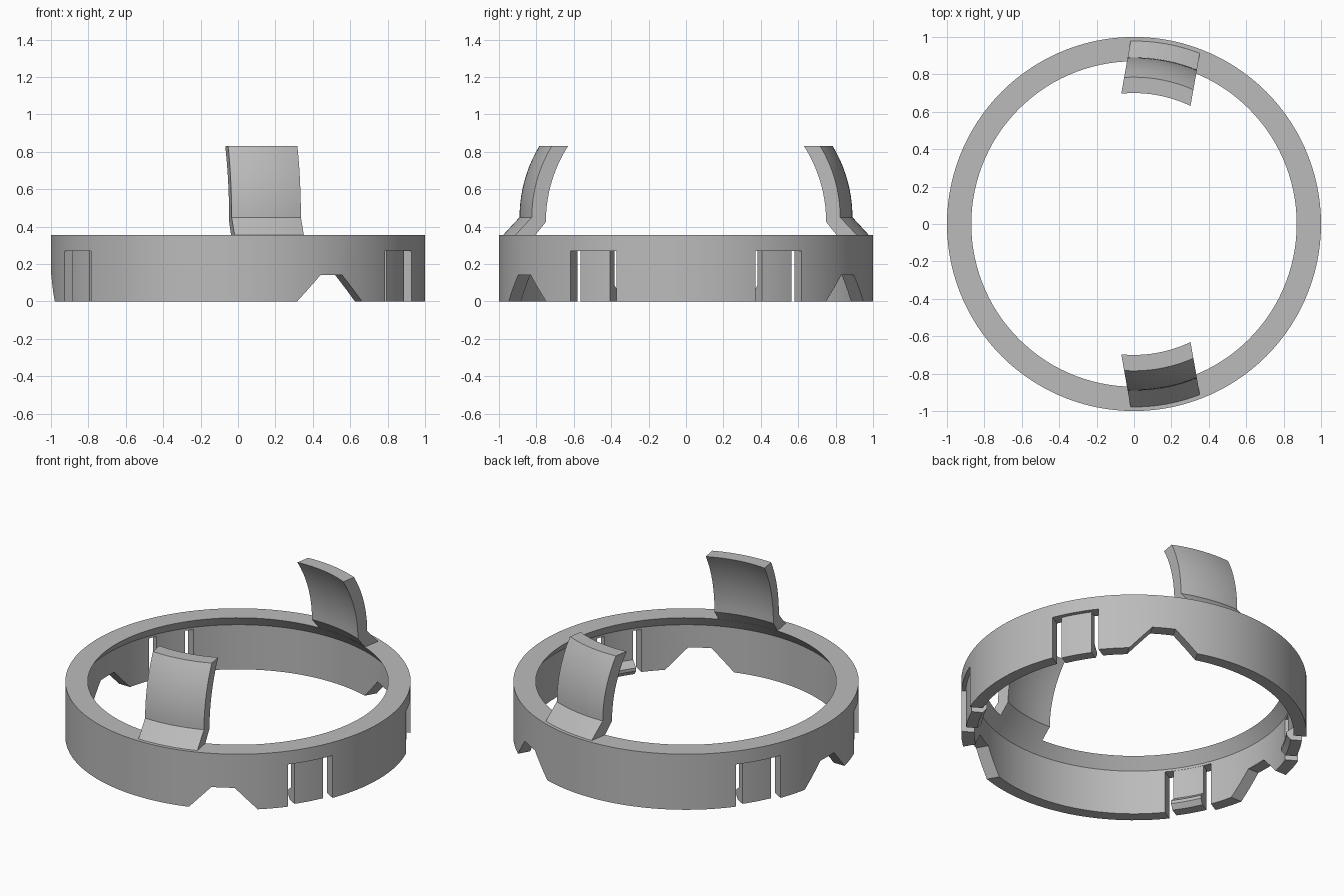
import bpy, bmesh, math
from mathutils import Matrix

cube = bpy.data.objects.get("Cube")
if cube:
    bpy.data.objects.remove(cube, do_unlink=True)

grey = bpy.data.materials.new("plain_grey")
grey.use_nodes = True
COLOUR = (0.5, 0.5, 0.5, 1)
grey.diffuse_color = COLOUR
grey.node_tree.nodes["Principled BSDF"].inputs["Base Color"].default_value = COLOUR


def finish(name, bm, azimuth=0):
    bmesh.ops.recalc_face_normals(bm, faces=bm.faces)
    bm.transform(Matrix.Rotation(math.radians(azimuth), 4, 'Z'))
    mesh = bpy.data.meshes.new(name)
    bm.to_mesh(mesh)
    bm.free()
    mesh.materials.append(grey)
    obj = bpy.data.objects.new(name, mesh)
    bpy.context.collection.objects.link(obj)
    return obj


def bridge(bm, loops, closed):
    """Join successive profile loops with quads; cap the ends if open."""
    n = len(loops[0])
    count = len(loops) if closed else len(loops) - 1
    for i in range(count):
        a, b = loops[i], loops[(i + 1) % len(loops)]
        for k in range(n):
            m = (k + 1) % n
            bm.faces.new((a[k], a[m], b[m], b[k]))
    if not closed:
        bm.faces.new(loops[0])
        bm.faces.new(loops[-1])


def full_ring(name, profile, segments=120):
    bm = bmesh.new()
    loops = []
    for i in range(segments):
        a = math.tau * i / segments
        loops.append([bm.verts.new((r * math.cos(a), r * math.sin(a), z))
                      for r, z in profile])
    bridge(bm, loops, True)
    return finish(name, bm)


def curved_strip(name, profile, half_width, azimuth, steps=8):
    """Sweep an (r, z) profile round the axis between two parallel sides."""
    bm = bmesh.new()
    loops = []
    for i in range(steps + 1):
        v = half_width * (2 * i / steps - 1)
        loops.append([bm.verts.new((math.sqrt(r * r - v * v), v, z))
                      for r, z in profile])
    bridge(bm, loops, False)
    return finish(name, bm, azimuth)


def radial_prism(name, outline, azimuth):
    """Extrude a (sideways, z) outline outward through the wall."""
    bm = bmesh.new()
    loops = [[bm.verts.new((x, v, z)) for v, z in outline] for x in (0.7, 1.2)]
    bridge(bm, loops, False)
    return finish(name, bm, azimuth)


def smooth(obj, angle=25):
    bpy.ops.object.select_all(action='DESELECT')
    obj.select_set(True)
    bpy.context.view_layer.objects.active = obj
    bpy.ops.object.shade_smooth_by_angle(angle=math.radians(angle))


# Main ring with a sloped lip inside the top
TOP = 0.355
ring = full_ring("ring", [(1, 0), (1, TOP), (0.87, TOP), (0.925, 0.285), (0.925, 0)])

# Openings for the clips and the notches in the lower edge
CLIPS = {"front_left": -30, "back_left": 30, "back_right": 150, "front_right": 210}
opening = [(-0.142, -0.1), (0.142, -0.1), (0.142, 0.27), (-0.142, 0.27)]
notch = [(-0.295, -0.1), (0.295, -0.1), (0.068, 0.14), (-0.068, 0.14)]
cutters = [radial_prism("clip_cutter", opening, a) for a in CLIPS.values()]
cutters += [radial_prism("notch_cutter", notch, a) for a in (-60, 60, 180)]

bpy.context.view_layer.objects.active = ring
for cutter in cutters:
    cutter.hide_render = True
    mod = ring.modifiers.new("cut", 'BOOLEAN')
    mod.operation = 'DIFFERENCE'
    mod.solver = 'EXACT'
    mod.object = cutter
    bpy.ops.object.modifier_apply(modifier=mod.name)
for cutter in cutters:
    bpy.data.objects.remove(cutter, do_unlink=True)
smooth(ring)

# Recessed spring clips with a small inward hook
clip_profile = [(0.975, 0), (0.975, 0.275), (0.926, 0.275), (0.926, 0.085),
                (0.885, 0.05), (0.885, 0.03), (0.91, 0)]
for side, azimuth in CLIPS.items():
    smooth(curved_strip(side + "_clip", clip_profile, 0.092, azimuth))


# Curved arms leaning inward above the ring
def arc(r0, z0, radius, z1, steps=10):
    pts = []
    for i in range(steps + 1):
        t = (z1 - z0) * i / steps
        pts.append((r0 - radius + math.sqrt(radius ** 2 - t ** 2), z0 + t))
    return pts


HEIGHT = 0.83
outer = arc(0.89, 0.45, 0.74, HEIGHT)
inner = arc(0.816, 0.425, 0.765, HEIGHT)
arm_profile = [(0.98, TOP - 0.002)] + outer + inner[::-1] + [(0.873, TOP - 0.002)]
for side, azimuth in (("front", -80), ("back", 80)):
    smooth(curved_strip(side + "_arm", arm_profile, 0.188, azimuth, 12))
